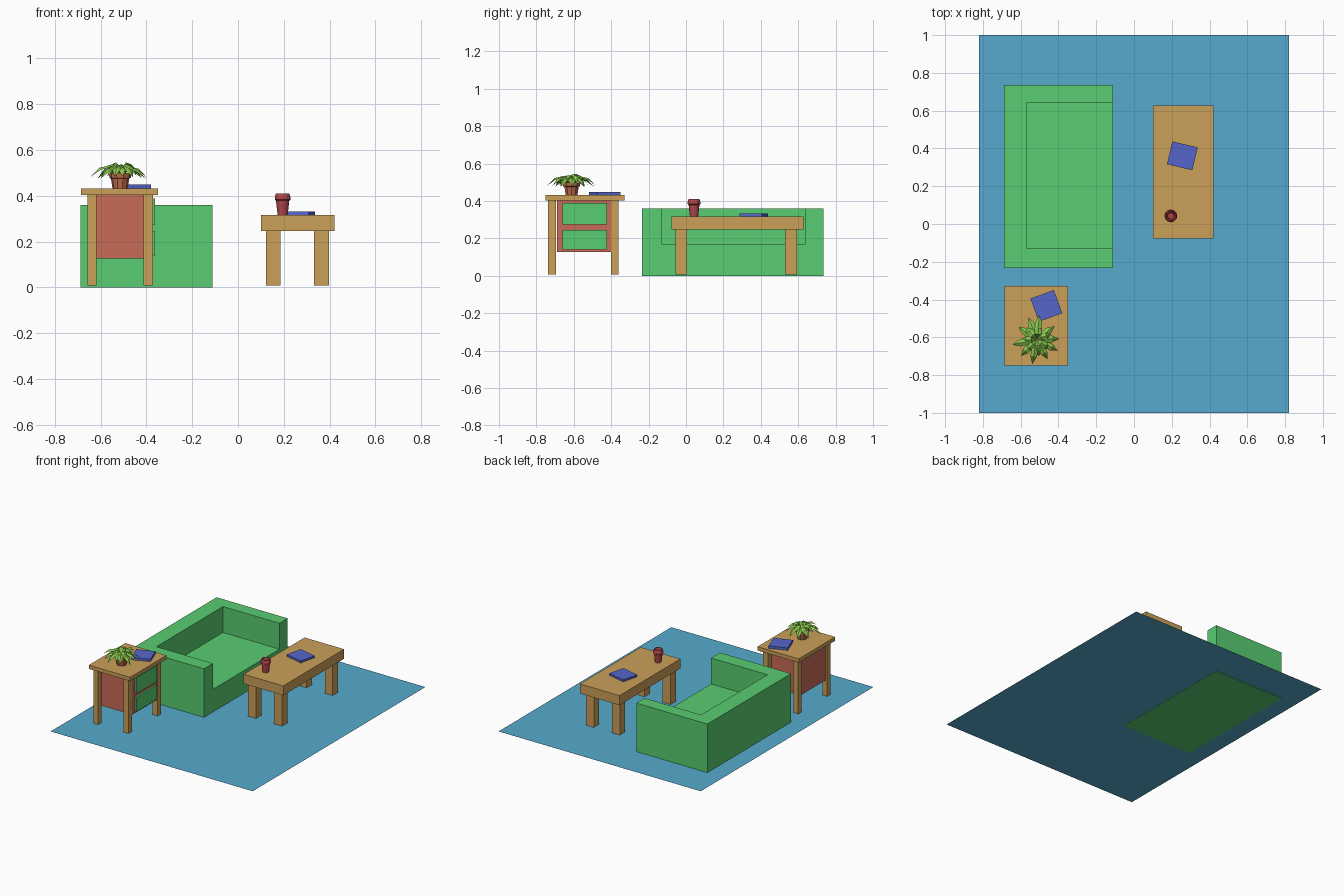
import bpy, bmesh, math, random
from mathutils import Vector, Matrix

if "Cube" in bpy.data.objects:
    bpy.data.objects.remove(bpy.data.objects["Cube"])

random.seed(4)


def material(name, rgb):
    m = bpy.data.materials.new(name)
    m.diffuse_color = (*[c ** 2.2 for c in rgb], 1)
    m.use_nodes = True
    m.node_tree.nodes["Principled BSDF"].inputs["Base Color"].default_value = m.diffuse_color
    return m


GREEN = material("green_fabric", (0.35, 0.80, 0.44))
BLUE = material("rug_blue", (0.34, 0.66, 0.80))
WOOD = material("wood", (0.79, 0.62, 0.35))
RED = material("red_panel", (0.78, 0.42, 0.34))
COVER = material("book_blue", (0.34, 0.40, 0.79))
CUP = material("cup_red", (0.69, 0.28, 0.30))
POT = material("terracotta", (0.73, 0.42, 0.29))
LEAF = material("leaf_green", (0.53, 0.78, 0.31))


def finish(bm, name, mat):
    bmesh.ops.recalc_face_normals(bm, faces=bm.faces)
    me = bpy.data.meshes.new(name)
    bm.to_mesh(me)
    bm.free()
    if mat:
        me.materials.append(mat)
    ob = bpy.data.objects.new(name, me)
    bpy.context.collection.objects.link(ob)
    return ob


def box(name, x, y, z, mat, angle=0):
    """Box from min/max ranges, turned about its own vertical axis."""
    bm = bmesh.new()
    size = [r[1] - r[0] for r in (x, y, z)]
    bmesh.ops.create_cube(bm, size=1, matrix=Matrix.Diagonal((*size, 1)))
    ob = finish(bm, name, mat)
    ob.location = [(r[0] + r[1]) / 2 for r in (x, y, z)]
    ob.rotation_euler.z = math.radians(angle)
    return ob


def lathe(name, profile, sides, loc, mat):
    """Revolve (radius, z) points; both ends are capped."""
    bm = bmesh.new()
    rings = [[bm.verts.new((r * math.cos(2 * math.pi * i / sides),
                            r * math.sin(2 * math.pi * i / sides), z))
              for i in range(sides)] for r, z in profile]
    for a, b in zip(rings, rings[1:]):
        for i in range(sides):
            j = (i + 1) % sides
            bm.faces.new((a[i], a[j], b[j], b[i]))
    bm.faces.new(rings[0])
    bm.faces.new(rings[-1])
    ob = finish(bm, name, mat)
    ob.location = loc
    return ob


def legs(name, xs, ys, z, mat):
    for i, x in enumerate(xs):
        for j, y in enumerate(ys):
            side = ("back", "front")[i] + ("_right", "_left")[j]
            box(f"{name}_{side}_leg", x, y, z, mat)


# Rug: single flat sheet
bm = bmesh.new()
bmesh.ops.create_grid(bm, x_segments=1, y_segments=1, size=1,
                      matrix=Matrix.Translation((0, 0, 0.004)) @ Matrix.Diagonal((0.82, 1, 1, 1)))
finish(bm, "rug", BLUE)

# Sofa: block with the seating space cut out
sofa = box("sofa", (-0.688, -0.112), (-0.234, 0.735), (0, 0.36), GREEN)
cutter = box("seat_cutter", (-0.57, 0.1), (-0.13, 0.64), (0.17, 0.6), None)
cutter.hide_render = True
cutter.hide_viewport = True
cut = sofa.modifiers.new("seat_space", 'BOOLEAN')
cut.operation = 'DIFFERENCE'
cut.solver = 'EXACT'
cut.object = cutter

# Coffee table
box("table_top", (0.10, 0.421), (-0.077, 0.628), (0.247, 0.317), WOOD)
legs("table", ((0.122, 0.186), (0.333, 0.397)),
     ((-0.057, 0.005), (0.53, 0.593)), (0.008, 0.247), WOOD)

# Side table: top, legs, two drawer boxes with green fronts facing +x
box("side_table_top", (-0.685, -0.35), (-0.75, -0.328), (0.403, 0.431), WOOD)
legs("side_table", ((-0.658, -0.618), (-0.413, -0.372)),
     ((-0.737, -0.696), (-0.40, -0.36)), (0.008, 0.403), WOOD)
for name, z in (("lower", (0.127, 0.26)), ("upper", (0.26, 0.403))):
    box(name + "_drawer", (-0.65, -0.375), (-0.69, -0.398), z, RED)
    box(name + "_drawer_front", (-0.38, -0.362), (-0.66, -0.422),
        (z[0] + 0.013, z[1] - 0.014), GREEN)

# Books
box("table_book", (0.187, 0.325), (0.299, 0.423), (0.317, 0.332), COVER, -13.3)
box("side_table_book", (-0.53, -0.398), (-0.499, -0.368), (0.431, 0.449), COVER, 20)

# Cup with hollow inside
lathe("cup", [(0.022, 0), (0.029, 0.062), (0.034, 0.066), (0.034, 0.078), (0.029, 0.094),
              (0.024, 0.094), (0.016, 0.05)], 12, (0.195, 0.043, 0.317), CUP)

# Flower pot
CENTRE = Vector((-0.515, -0.612, 0.431))
lathe("flower_pot", [(0.033, 0), (0.040, 0.045), (0.047, 0.048), (0.048, 0.068),
                     (0.040, 0.068), (0.036, 0.058)], 10, CENTRE, POT)

# Arching leaves, each folded along its midrib
bm = bmesh.new()
RIB = ((0.008, 0.060, 0.004), (0.045, 0.098, 0.017), (0.090, 0.088, 0.018), (0.130, 0.048, 0))
for count, reach, lift, turn in ((10, 1.0, 0.0, 0.1), (7, 0.68, 0.012, 0.4)):
    for k in range(count):
        a = turn + 2 * math.pi * k / count + random.uniform(-0.12, 0.12)
        s = reach * random.uniform(0.9, 1.04)
        rise = lift + random.uniform(-0.006, 0.006)
        out, side = Vector((math.cos(a), math.sin(a), 0)), Vector((-math.sin(a), math.cos(a), 0))
        rows = []
        for r, z, w in RIB:
            mid = out * r * s + Vector((0, 0, z + rise * min(1, r / 0.045)))
            drop = Vector((0, 0, -0.5 * w))
            rows.append([bm.verts.new(mid + side * w * t + drop * abs(t)) for t in
                         ((-1, 0, 1) if w else (0,))])
        for p, q in zip(rows, rows[1:]):
            for i in (0, 1):
                end = (q[i + 1], q[i]) if len(q) == 3 else (q[0],)
                bm.faces.new((p[i], p[i + 1], *end))
leaves = finish(bm, "plant_leaves", LEAF)
leaves.location = CENTRE
